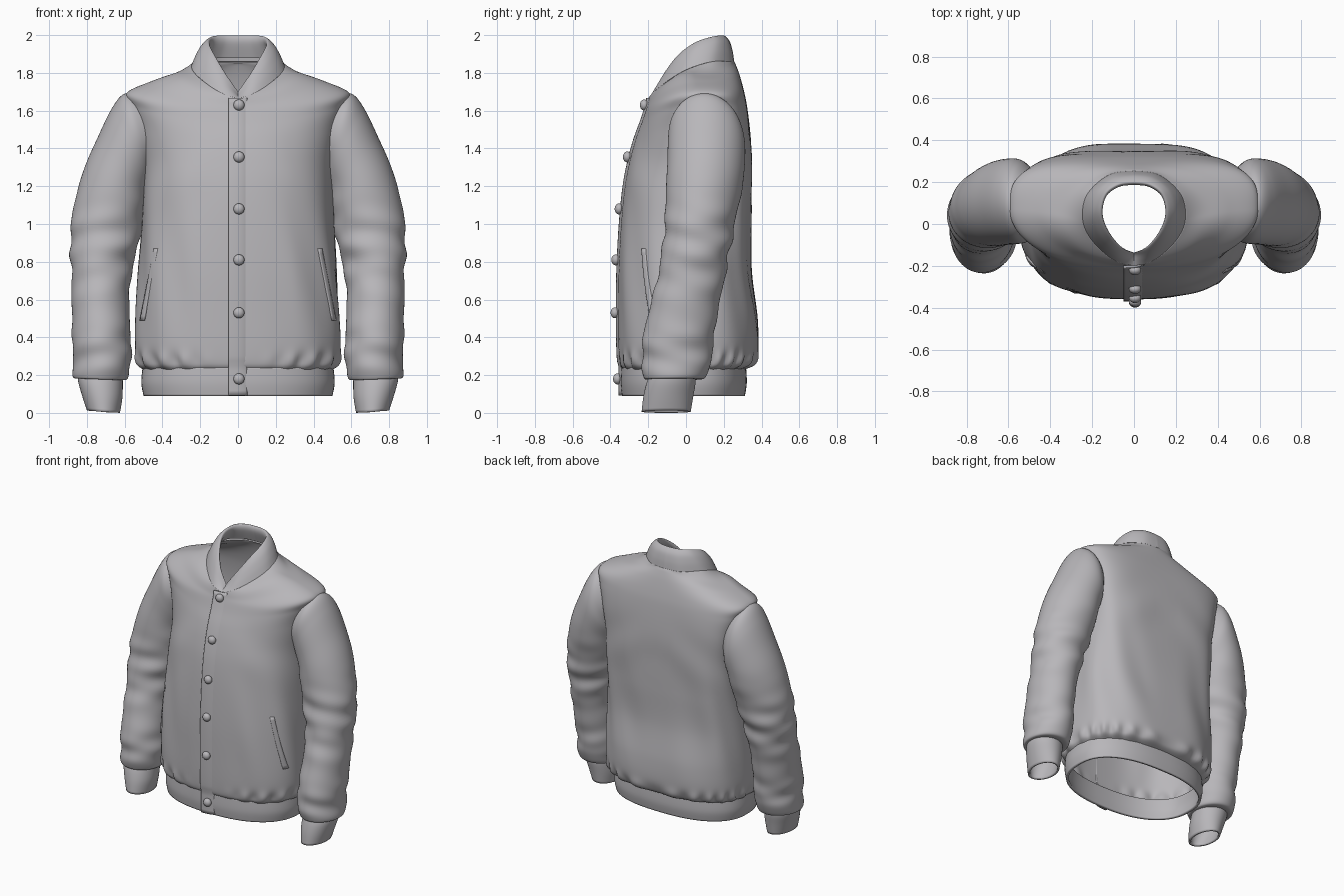
import bpy, math
from math import sin, cos, pi, exp
from mathutils import Vector

cube = bpy.data.objects.get("Cube")
if cube:
    bpy.data.objects.remove(cube, do_unlink=True)

GREY = (0.48, 0.47, 0.49, 1.0)
cloth = bpy.data.materials.new("warm grey cloth")
cloth.use_nodes = True
cloth.diffuse_color = GREY
bsdf = cloth.node_tree.nodes["Principled BSDF"]
bsdf.inputs["Base Color"].default_value = GREY
bsdf.inputs["Roughness"].default_value = 0.8


def spline(keys, u):
    """Smooth curve through the key tuples, u from 0 to 1."""
    n = len(keys) - 1
    i = min(int(u * n), n - 1)
    t = u * n - i
    p = [Vector(keys[min(max(i + j, 0), n)]) for j in (-1, 0, 1, 2)]
    return (p[1] * 2 + (p[2] - p[0]) * t
            + (p[0] * 2 - p[1] * 5 + p[2] * 4 - p[3]) * t * t
            + (p[1] * 3 - p[0] - p[2] * 3 + p[3]) * t ** 3) * 0.5


def finish(obj, thickness=0, mirror=False):
    obj.data.materials.append(cloth)
    if thickness:
        mod = obj.modifiers.new("Thickness", "SOLIDIFY")
        mod.thickness = thickness
        mod.offset = -1
    if mirror:
        obj.modifiers.new("Mirror", "MIRROR")
    bpy.ops.object.select_all(action="DESELECT")
    obj.select_set(True)
    bpy.context.view_layer.objects.active = obj
    bpy.ops.object.shade_smooth_by_angle(angle=math.radians(50))
    return obj


def surface(name, point, rows, cols, closed=True, thickness=0, mirror=False):
    """Grid of point(u, v); closed grids wrap around with v as an angle."""
    span = 2 * pi if closed else 1
    width = cols if closed else cols + 1
    verts = [point(r / rows, c / cols * span) for r in range(rows + 1) for c in range(width)]
    faces = []
    for r in range(rows):
        for c in range(cols):
            d = (c + 1) % width
            faces.append((r * width + c, r * width + d,
                          (r + 1) * width + d, (r + 1) * width + c))
    mesh = bpy.data.meshes.new(name)
    mesh.from_pydata(verts, [], faces)
    obj = bpy.data.objects.new(name, mesh)
    bpy.context.collection.objects.link(obj)
    return finish(obj, thickness, mirror)


def power(v, e):
    return math.copysign(abs(v) ** e, v)


def ring(key, a):
    """Section: front, side, back z; half width; front, middle, back y; front, back roundness."""
    zf, zs, zb, hw, yf, ym, yb, ef, eb = key
    s, c = sin(a), cos(a)
    z_end, y_end, e = (zf, yf, ef) if c > 0 else (zb, yb, eb)
    return Vector((hw * power(s, e), ym + (y_end - ym) * abs(c) ** e, zs + (z_end - zs) * c * c))


# Neckline and collar edge, from front centre round to back centre
NECK = [(0, -.2, 1.665), (.1, -.17, 1.70), (.2, -.08, 1.77), (.245, .02, 1.825),
        (.225, .14, 1.86), (.12, .235, 1.86), (0, .255, 1.86)]
EDGE = [(0, -.132, 1.69), (.055, -.1, 1.78), (.108, -.03, 1.885), (.135, .05, 1.952),
        (.118, .13, 1.982), (.063, .168, 1.988), (0, .175, 1.988)]


def around(curve, a):
    a %= 2 * pi
    p = spline(curve, (a if a <= pi else 2 * pi - a) / pi)
    return p if a <= pi else Vector((-p.x, p.y, p.z))


# Torso sections, from the hem seam up to the shoulders
BODY = [(.23, .23, .23, .50, -.335, 0, .31, .82, .8),
        (.26, .26, .26, .53, -.352, 0, .365, .82, .78),
        (.34, .34, .34, .543, -.358, 0, .385, .8, .76),
        (.5, .5, .5, .54, -.36, 0, .38, .8, .72),
        (.75, .75, .75, .525, -.358, .02, .345, .8, .64),
        (1, 1, 1, .508, -.345, .04, .345, .82, .55),
        (1.2, 1.2, 1.2, .502, -.325, .06, .348, .84, .5),
        (1.34, 1.36, 1.36, .507, -.298, .08, .346, .86, .48),
        (1.45, 1.5, 1.5, .53, -.268, .08, .338, .9, .48),
        (1.54, 1.62, 1.62, .57, -.235, .08, .324, .92, .54),
        (1.6, 1.695, 1.70, .588, -.215, .075, .308, .95, .65),
        (1.63, 1.755, 1.785, .46, -.205, .06, .285, 1, .85),
        (1.65, 1.797, 1.84, .34, -.2, .04, .265, 1, 1)]
HEM = [(.09, .09, .09, .50, -.34, 0, .312, .85, .82),
       (.16, .16, .16, .512, -.347, 0, .322, .85, .82),
       (.245, .245, .245, .505, -.343, 0, .318, .85, .82)]


def smooth_torso(u, a):
    return spline([ring(k, a) for k in BODY] + [around(NECK, a)], u)


def torso(u, a):
    p = smooth_torso(u, a)
    side = sin(a) ** 2
    # gathers above the hem and soft slanting drapes
    f = .012 * exp(-((p.z - .275) / .045) ** 2) * cos(23 * a + 2 * sin(3 * a))
    f += .006 * exp(-((p.z - .7) / .4) ** 2) * sin(9 * a + 5 * p.z)
    f += .004 * exp(-((p.z - 1.3) / .2) ** 2) * sin(14 * p.z + 12 * abs(p.x))
    f *= min(1, side * 4 + (.8 if cos(a) < 0 else 0))
    return p + Vector((sin(a), -cos(a), 0)) * f


surface("jacket_body", torso, 110, 160, thickness=.012)
surface("hem_band", lambda u, a: spline([ring(k, a) for k in HEM], u), 10, 96, thickness=.018)


def on_front(x, z):
    """Point of the jacket front at a given x and z."""
    if z < .25:
        return Vector((x, -.347, z))
    a = 0
    for _ in range(14):
        lo, hi = 0, 1
        for _ in range(14):
            u = (lo + hi) / 2
            lo, hi = (u, hi) if smooth_torso(u, a).z < z else (lo, u)
        p = smooth_torso(lo, a)
        if abs(x - p.x) < .001:
            break
        a = max(-1.4, min(1.4, a + (x - p.x) / .45))
    return Vector((x, p.y, z))


# Collar: rolls outward from the neckline and folds back inside
def collar(u, a):
    base, top = around(NECK, a), around(EDGE, a)
    out = Vector((sin(a), -cos(a), 0)) * min(1, (top.z - base.z) / .13)
    lower = base.lerp(top, .45) + out * .028
    upper = base.lerp(top, .86) + out * .044
    crest = top + Vector((0, 0, .01)) + out * .024
    inner = top.lerp(base, .2) - out * .004
    root = top.lerp(base, .85) - out * .03
    return spline([base, lower, upper, crest, inner, root], u)


surface("collar", collar, 30, 96)

# Sleeve sections: inner x and z, outer x and z, centre y, half depth
SLEEVE = [(.62, .175, .84, .185, -.08, .125), (.585, .18, .872, .19, -.06, .162),
          (.57, .25, .874, .27, -.052, .18), (.567, .38, .877, .40, -.041, .188),
          (.575, .55, .88, .58, -.008, .182), (.57, .7, .882, .76, .03, .178),
          (.54, .84, .887, .95, .058, .18), (.51, .97, .864, 1.12, .078, .188),
          (.49, 1.08, .812, 1.3, .096, .202), (.48, 1.17, .742, 1.46, .106, .205),
          (.46, 1.24, .672, 1.605, .108, .204), (.45, 1.29, .61, 1.685, .1, .19),
          (.42, 1.32, .54, 1.69, .09, .155)]
CUFF = [(.625, 0, .80, .012, -.105, .13), (.612, .08, .825, .09, -.094, .132),
        (.61, .15, .845, .16, -.08, .13), (.61, .2, .85, .21, -.07, .12)]


def arm_ring(keys, u, a, folds=0):
    xi, zi, xo, zo, yc, ry = spline(keys, u)
    s, c = sin(a), cos(a)
    z = (zi + zo) / 2 + s * (zo - zi) / 2
    # slanting creases gather at the elbow and above the cuff
    w = exp(-((z - .85) / .22) ** 2) + .9 * exp(-((z - .33) / .13) ** 2)
    f = 1 + folds * w * (sin(30 * z + 2.2 * sin(a + .6)) + .6 * sin(47 * z - 3 * cos(a)))
    return Vector(((xi + xo) / 2 + s * f * (xo - xi) / 2, yc - ry * c * f,
                   (zi + zo) / 2 + s * (zo - zi) / 2))


surface("sleeves", lambda u, a: arm_ring(SLEEVE, u, a, .036), 110, 64, mirror=True)
surface("cuffs", lambda u, a: arm_ring(CUFF, u, a), 12, 48, thickness=.014, mirror=True)


# Front placket: raised on the model's right edge, blending into its left
def placket(u, v):
    x, z = -.05 + .1 * v, .092 + 1.575 * u
    return on_front(0, z) + Vector((x, -.011 + .016 * v ** 3, 0))


surface("placket", placket, 60, 10, closed=False, thickness=.012)


# Slanted pocket welts, almost flush with the cloth
def welt(u, v):
    x = .508 - .075 * u + .02 * (v - .5)
    z = .49 + .38 * u
    return on_front(x, z) + Vector((.003, -.005, 0))


surface("pocket_welts", welt, 16, 3, closed=False, thickness=.012, mirror=True)

# Domed snap buttons down the placket
for i, z in enumerate((1.63, 1.355, 1.08, .81, .53, .18)):
    spot = on_front(0, z)
    bpy.ops.mesh.primitive_uv_sphere_add(segments=24, ring_count=14, radius=.029,
                                         location=(.005, spot.y - .016, z))
    button = bpy.context.object
    button.name = f"button_{i + 1}"
    button.scale = (1, .8, 1)
    finish(button)
